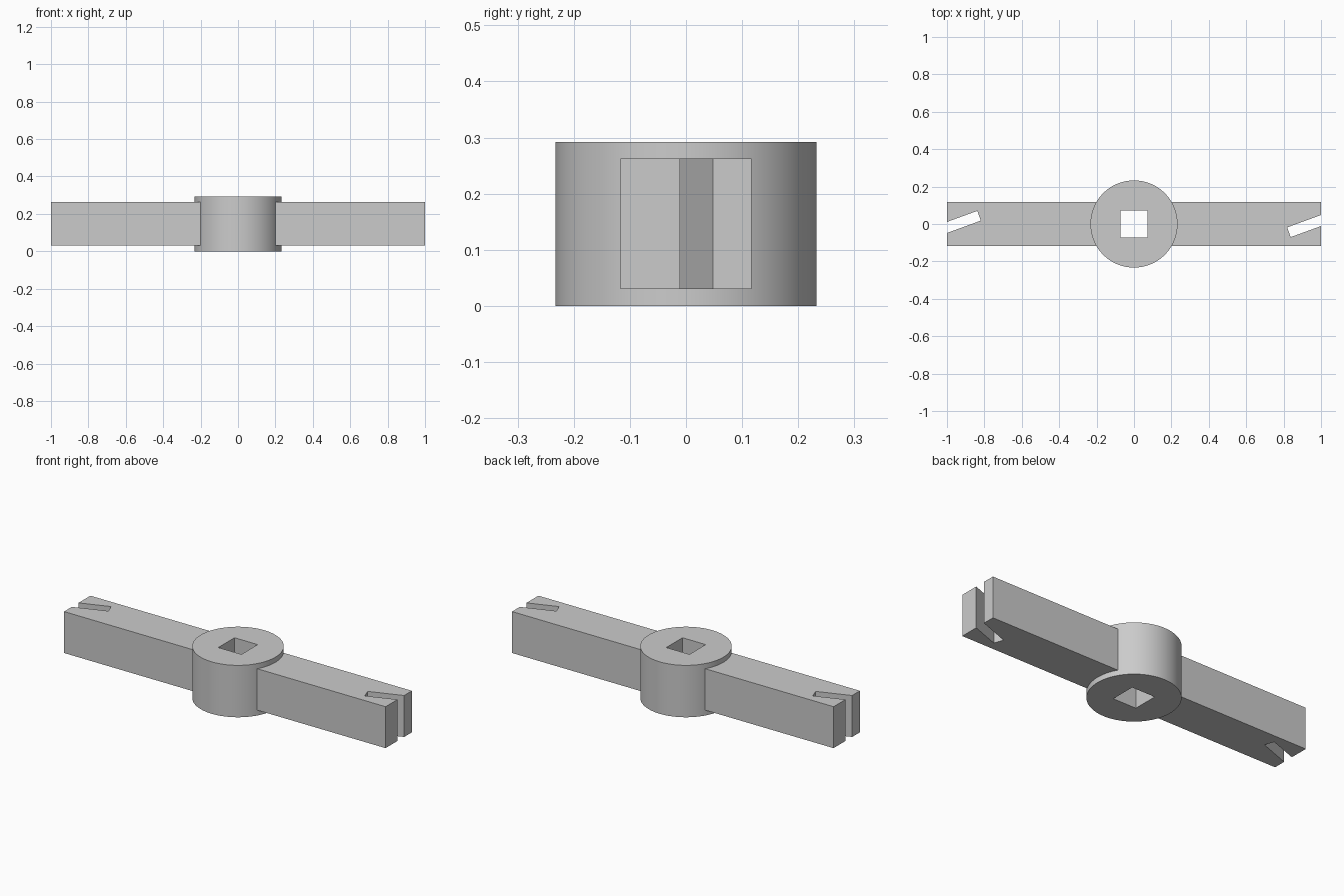
import bpy, bmesh, math
from mathutils import Vector

cube = bpy.data.objects.get("Cube")
if cube:
    bpy.data.objects.remove(cube, do_unlink=True)

GREY = (0.6, 0.6, 0.6, 1.0)
grey = bpy.data.materials.new("plain grey")
grey.use_nodes = True
grey.diffuse_color = GREY
grey.node_tree.nodes["Principled BSDF"].inputs["Base Color"].default_value = GREY


def extrude_outline(name, loops, bottom, top):
    """Fill closed loops (outer one plus holes) and extrude them upward."""
    bm = bmesh.new()
    edges = []
    for loop in loops:
        verts = [bm.verts.new((x, y, bottom)) for x, y in loop]
        edges += [bm.edges.new((a, b)) for a, b in zip(verts, verts[1:] + verts[:1])]
    bmesh.ops.triangle_fill(bm, edges=edges, use_beauty=True, normal=(0, 0, 1))
    raised = bmesh.ops.extrude_face_region(bm, geom=bm.faces[:], use_keep_orig=True)
    bmesh.ops.translate(bm, vec=(0, 0, top - bottom),
                        verts=[g for g in raised["geom"] if isinstance(g, bmesh.types.BMVert)])
    bmesh.ops.recalc_face_normals(bm, faces=bm.faces[:])
    mesh = bpy.data.meshes.new(name)
    bm.to_mesh(mesh)
    bm.free()
    mesh.materials.append(grey)
    obj = bpy.data.objects.new(name, mesh)
    bpy.context.collection.objects.link(obj)
    return obj


# Round hub with a square shaft hole
SIDES, RADIUS, HOLE = 96, 0.233, 0.072
circle = [(RADIUS * math.cos(2 * math.pi * i / SIDES), RADIUS * math.sin(2 * math.pi * i / SIDES))
          for i in range(SIDES)]
square = [(-HOLE, -HOLE), (HOLE, -HOLE), (HOLE, HOLE), (-HOLE, HOLE)]
hub = extrude_outline("hub", [circle, square], 0, 0.292)
bpy.ops.object.select_all(action="DESELECT")
hub.select_set(True)
bpy.context.view_layer.objects.active = hub
bpy.ops.object.shade_smooth_by_angle(angle=math.radians(30))

# Slanted slot in the arm tip: inner end corners run out to the tip at 20 degrees
SLOPE = math.tan(math.radians(20))
TIP, HALF = 1.0, 0.117
upper, lower = Vector((0.819, -0.018)), Vector((0.838, -0.07))
outline = [
    (0.15, -HALF), (TIP, -HALF),
    (TIP, lower.y + (TIP - lower.x) * SLOPE), tuple(lower),
    tuple(upper), (TIP, upper.y + (TIP - upper.x) * SLOPE),
    (TIP, HALF), (0.15, HALF),
]

# Two arms, the second turned half way round the hub
for name, turn in (("left_arm", 1), ("right_arm", -1)):
    extrude_outline(name, [[(turn * x, turn * y) for x, y in outline]], 0.03, 0.263)
